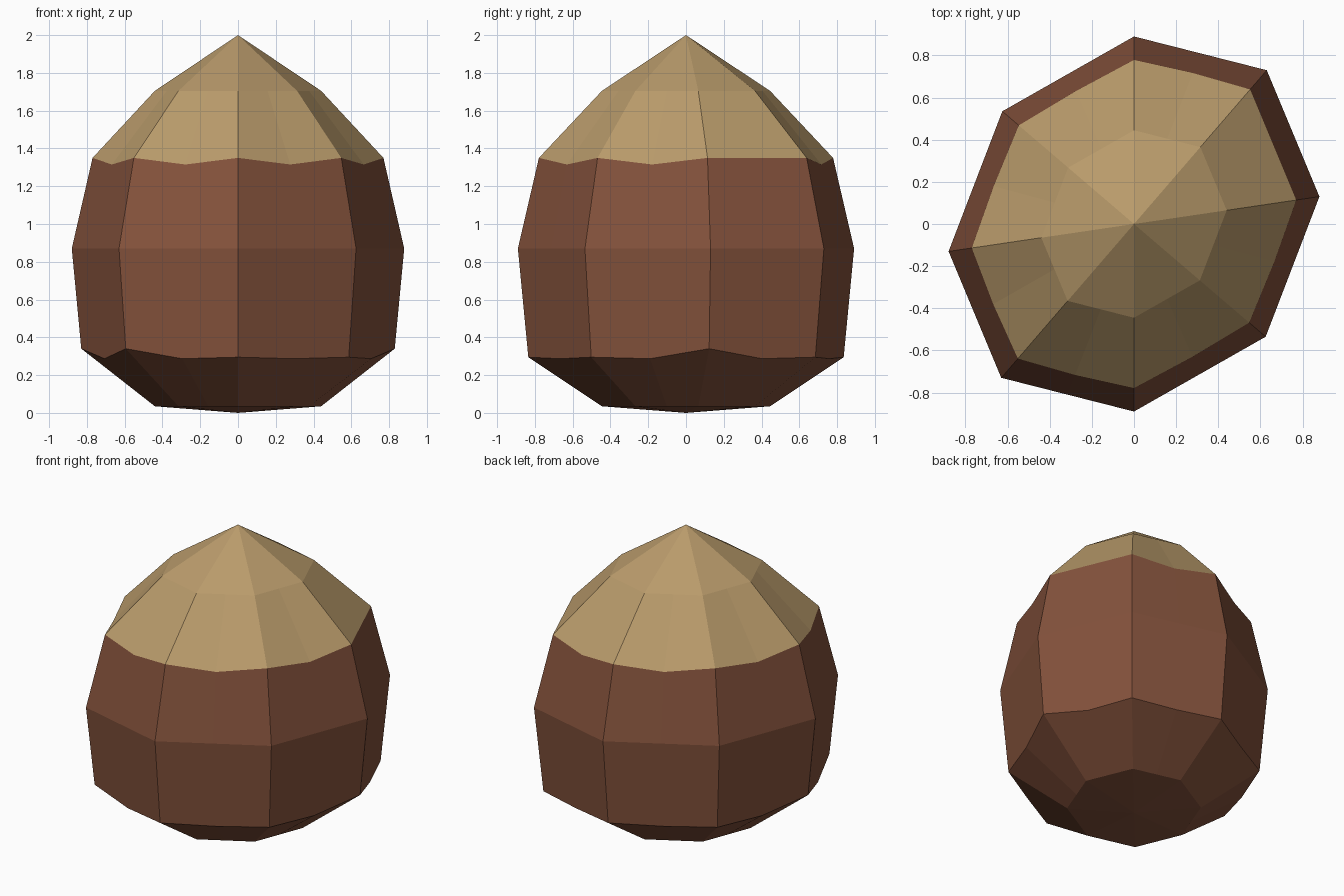
import bpy, bmesh

if "Cube" in bpy.data.objects:
    bpy.data.objects.remove(bpy.data.objects["Cube"])

# Slightly skewed octagon: half the outline, the other half is its point mirror
half = [(0.88, 0.13), (0.63, 0.73), (0.0, 0.89), (-0.625, 0.535)]
octagon = half + [(-x, -y) for x, y in half]


def material(name, color):
    m = bpy.data.materials.new(name)
    m.diffuse_color = (*color, 1)
    m.use_nodes = True
    m.node_tree.nodes["Principled BSDF"].inputs["Base Color"].default_value = m.diffuse_color
    return m


def outline():
    """Octagon with a midpoint on every side (16 points)."""
    pts = []
    for i, (x, y) in enumerate(octagon):
        nx, ny = octagon[(i + 1) % 8]
        pts += [(x, y), ((x + nx) / 2, (y + ny) / 2)]
    return pts


def ring(bm, scale, z, mid_scale=None, mid_z=None, flat_side=False, raised=()):
    """One 16-point ring; midpoints may dip, chosen corners may rise."""
    verts = []
    for i, (x, y) in enumerate(outline()):
        s, h = scale, z
        if i % 2 and mid_z is not None and not (flat_side and i == 1):
            s, h = mid_scale, mid_z
        if i in raised:
            s, h = scale + 0.005, z + 0.045
        verts.append(bm.verts.new((x * s, y * s, h)))
    return verts


def build(name, bm, rings, mat, pole=None, pole_ring=0):
    for a, b in zip(rings, rings[1:]):
        for i in range(16):
            j = (i + 1) % 16
            bm.faces.new((a[i], a[j], b[j], b[i]))
    tip = bm.verts.new((0, 0, pole))
    r = rings[pole_ring]
    for i in range(16):
        bm.faces.new((r[i], r[(i + 1) % 16], tip))
    bmesh.ops.recalc_face_normals(bm, faces=bm.faces)
    # Make sure the open shells face outward
    test = max(bm.faces, key=lambda f: f.calc_center_median().xy.length)
    if test.normal.xy.dot(test.calc_center_median().xy) < 0:
        bmesh.ops.reverse_faces(bm, faces=bm.faces)
    me = bpy.data.meshes.new(name)
    bm.to_mesh(me)
    bm.free()
    me.materials.append(mat)
    bpy.context.collection.objects.link(bpy.data.objects.new(name, me))


brown = material("shell brown", (0.232, 0.085, 0.045))
tan = material("cap tan", (0.49, 0.33, 0.148))

# Brown lower shell: underside, uneven lower rim, waist, scalloped top rim
bm = bmesh.new()
shell = [ring(bm, 0.5, 0.035),
         ring(bm, 0.938, 0.295, 0.937, 0.287, raised=(0, 8, 10)),
         ring(bm, 1.0, 0.87),
         ring(bm, 0.875, 1.35, 0.885, 1.315, flat_side=True)]
build("nut_shell", bm, shell, brown, pole=0.0, pole_ring=0)

# Tan cap: scalloped rim, upper ring, pointed tip
bm = bmesh.new()
cap = [ring(bm, 0.875, 1.35, 0.885, 1.315, flat_side=True),
       ring(bm, 0.5, 1.705)]
build("nut_cap", bm, cap, tan, pole=2.0, pole_ring=-1)
